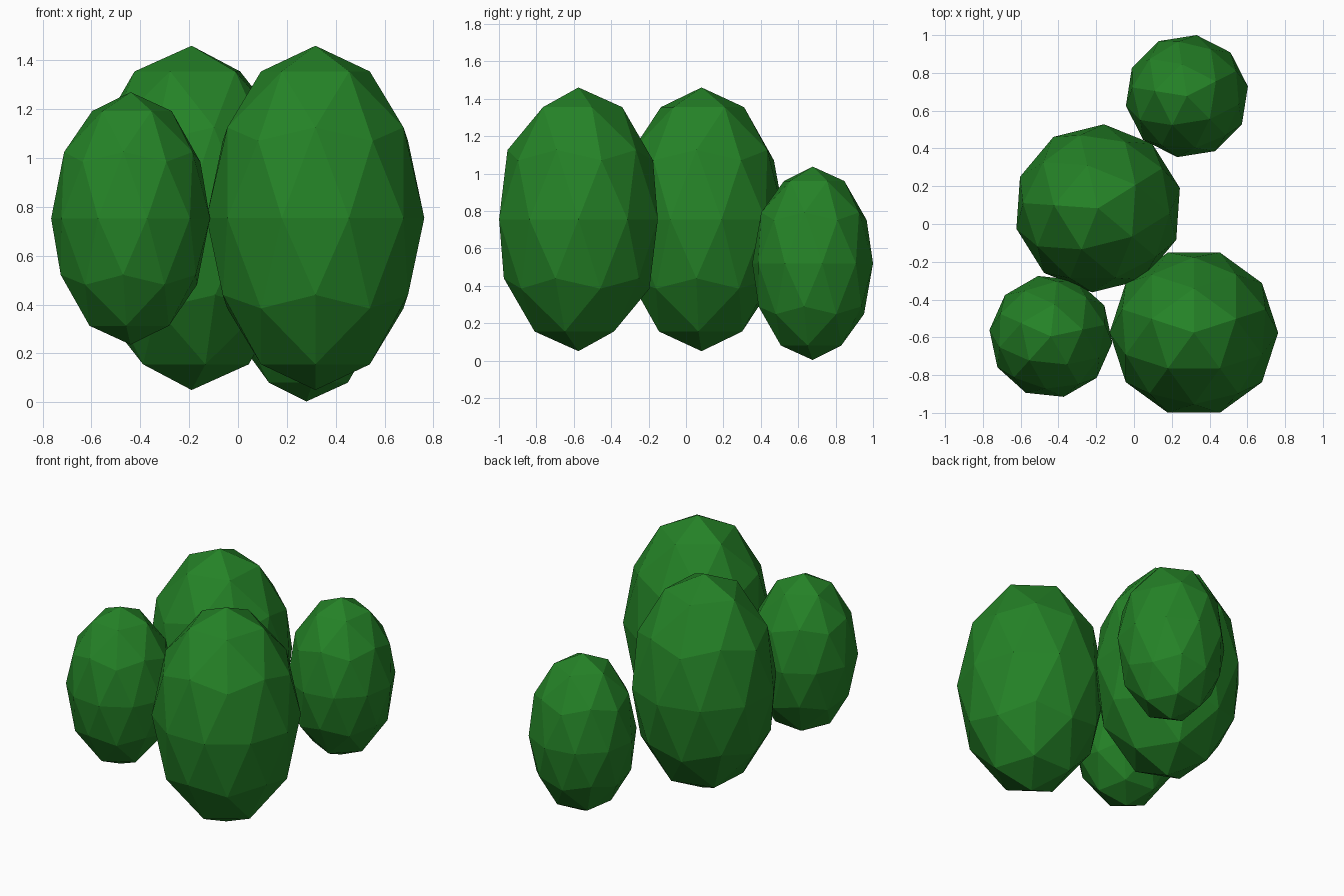
import bpy
from math import radians

cube = bpy.data.objects.get("Cube")
if cube:
    bpy.data.objects.remove(cube, do_unlink=True)

# Leaf colour
green = bpy.data.materials.new("leaf_green")
green.use_nodes = True
colour = (0.018, 0.225, 0.02, 1)
green.diffuse_color = colour
green.node_tree.nodes["Principled BSDF"].inputs["Base Color"].default_value = colour


def foliage(name, centre, width, height, turn):
    """Faceted egg-shaped clump of leaves, turned about its upright axis."""
    bpy.ops.mesh.primitive_ico_sphere_add(subdivisions=2, radius=1, location=centre)
    clump = bpy.context.object
    clump.name = clump.data.name = name
    clump.scale = (width, width, height)
    clump.rotation_euler.z = radians(turn)
    clump.data.materials.append(green)
    bpy.ops.object.shade_flat()


# Two large bushes and two small ones
LARGE = (0.446, 0.705)
SMALL = (0.327, 0.517)
foliage("large_front_bush", (0.317, -0.575, 0.755), *LARGE, 18)
foliage("large_middle_bush", (-0.19, 0.083, 0.755), *LARGE, 32)
foliage("small_front_bush", (-0.44, -0.595, 0.753), *SMALL, 12)
foliage("small_back_bush", (0.28, 0.677, 0.52), *SMALL, 27)
